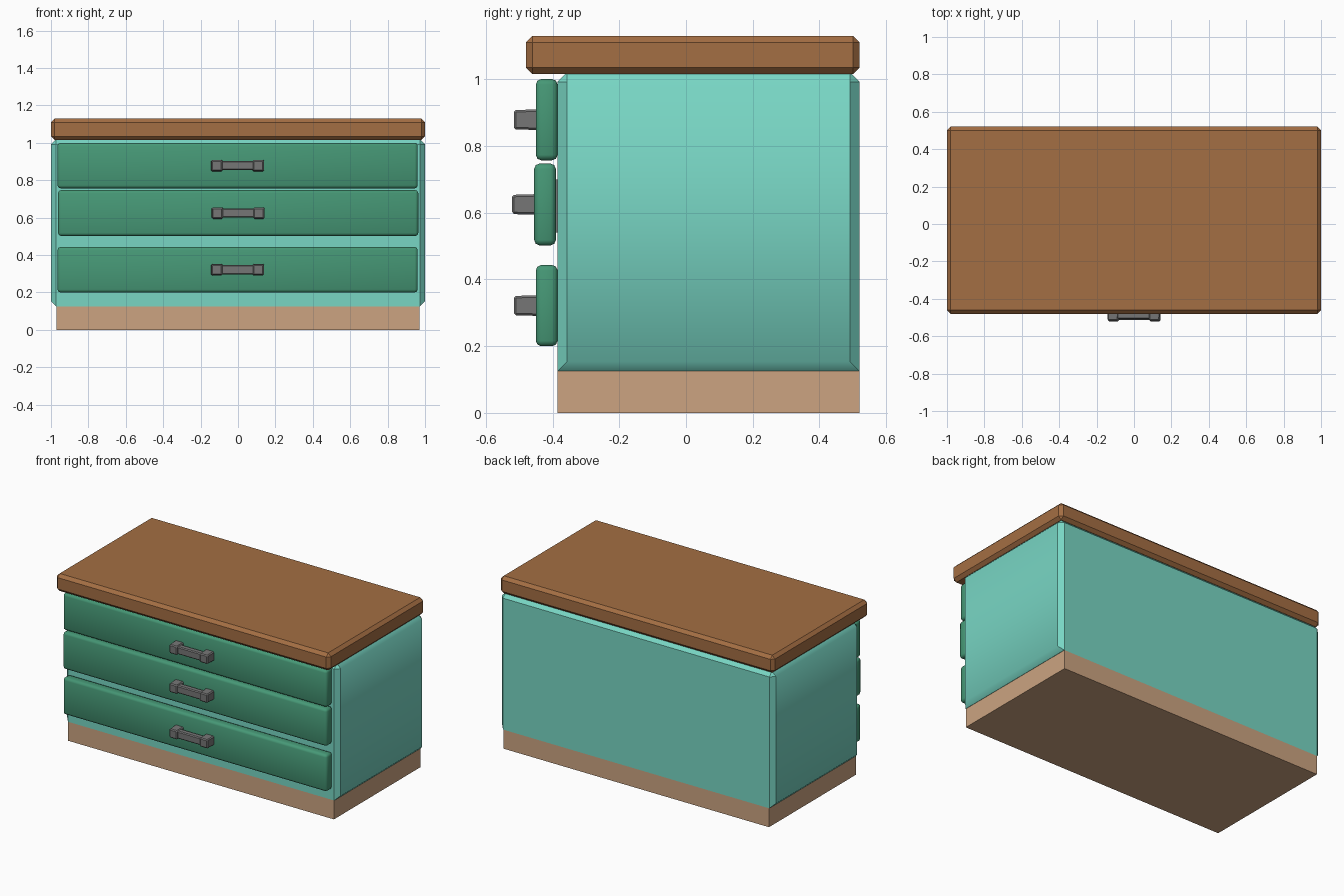
import bpy, bmesh, math
from mathutils import Vector

if "Cube" in bpy.data.objects:
    bpy.data.objects.remove(bpy.data.objects["Cube"])


def material(name, rgb):
    m = bpy.data.materials.new(name)
    lin = [((c / 255 + 0.055) / 1.055) ** 2.4 for c in rgb]
    m.diffuse_color = (*lin, 1)
    m.use_nodes = True
    m.node_tree.nodes["Principled BSDF"].inputs["Base Color"].default_value = m.diffuse_color
    return m


TEAL = material("teal paint", (120, 214, 196))
GREEN = material("green paint", (70, 152, 118))
BROWN = material("brown wood", (164, 110, 67))
TAN = material("tan wood", (204, 164, 129))
GREY = material("grey metal", (118, 118, 118))


def box(name, x, y, z, mat, bevel=0.0, segments=1, pick=lambda e: True, smooth=30, taper=1.0):
    """Box from ranges; bevels the picked edges; taper shrinks the front (-y) end."""
    lo, hi = Vector((x[0], y[0], z[0])), Vector((x[1], y[1], z[1]))
    mid, size = (lo + hi) / 2, hi - lo
    bm = bmesh.new()
    bmesh.ops.create_cube(bm, size=1)
    for v in bm.verts:
        k = taper if v.co.y < 0 else 1
        v.co = mid + Vector((v.co.x * size.x * k, v.co.y * size.y, v.co.z * size.z * k))
    if bevel:
        bmesh.ops.bevel(bm, geom=[e for e in bm.edges if pick(e)], offset=bevel,
                        segments=segments, profile=0.5, affect='EDGES', clamp_overlap=True)
    bmesh.ops.recalc_face_normals(bm, faces=bm.faces)
    for f in bm.faces:
        f.smooth = True
    for e in bm.edges:
        e.smooth = e.calc_face_angle(0) < math.radians(smooth)
    me = bpy.data.meshes.new(name)
    bm.to_mesh(me)
    bm.free()
    me.materials.append(mat)
    ob = bpy.data.objects.new(name, me)
    bpy.context.collection.objects.link(ob)
    return ob


# plinth
box("plinth", (-0.97, 0.97), (-0.385, 0.52), (0, 0.125), TAN)


# cabinet body: every edge chamfered except the bottom front and back ones
def not_bottom_front_back(e):
    a, b = (v.co for v in e.verts)
    return not (max(a.z, b.z) < 0.2 and abs(a.x - b.x) > 0.5)


body = box("cabinet_body", (-1, 1), (-0.385, 0.52), (0.125, 1.02), TEAL, 0.028,
           pick=not_bottom_front_back)
# side panels blend softly into their top and bottom chamfers
for e, att in zip(body.data.edges, [0] * len(body.data.edges)):
    a, b = (body.data.vertices[i].co for i in e.vertices)
    if abs(a.x) > 0.995 and abs(b.x) > 0.995 and abs(a.y - b.y) > 0.5:
        e.use_edge_sharp = False

# worktop
box("worktop", (-1, 1), (-0.48, 0.52), (1.015, 1.13), BROWN, 0.02)

# drawers: bottom z, top z, x shift, y shift
drawers = {"top": (0.757, 1.0, -0.002, 0), "middle": (0.502, 0.747, 0.001, -0.005),
           "bottom": (0.2, 0.443, -0.002, 0)}
for name, (z0, z1, dx, dy) in drawers.items():
    box(name + "_drawer", (dx - 0.963, dx + 0.963), (dy - 0.45, dy - 0.385), (z0, z1),
        GREEN, 0.016, 2, smooth=50)
    zc = (z0 + z1) / 2
    # handle posts and bar
    for side, sx in (("left", -1), ("right", 1)):
        cx = dx + sx * 0.111
        box(f"{name}_handle_{side}_post", (cx - 0.031, cx + 0.031), (dy - 0.516, dy - 0.44),
            (zc - 0.031, zc + 0.031), GREY, 0.006, taper=0.93)
    box(name + "_handle_bar", (dx - 0.09, dx + 0.09), (dy - 0.508, dy - 0.468),
        (zc - 0.025, zc + 0.025), GREY, 0.006)

# drawer box seen in the gap behind the middle drawer
box("middle_drawer_box", (-0.9, 0.9), (-0.392, -0.38), (0.54, 0.70), GREY)
